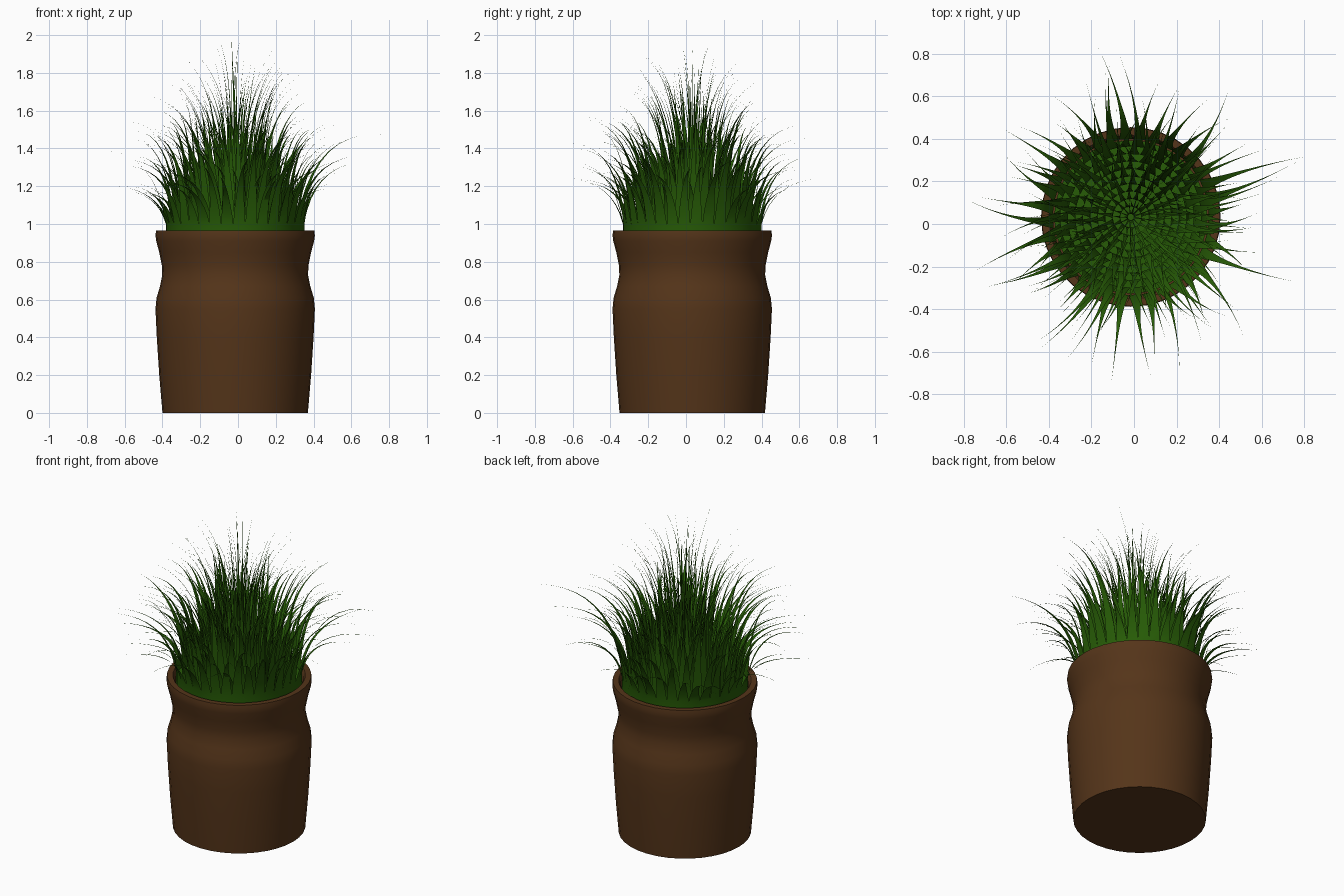
import bpy, bmesh, math, random
from mathutils import Vector

if "Cube" in bpy.data.objects:
    bpy.data.objects.remove(bpy.data.objects["Cube"])

random.seed(5)
CX, CY = -0.015, 0.033   # axis of pot and grass


def material(name, rgb):
    m = bpy.data.materials.new(name)
    m.diffuse_color = (*rgb, 1)
    m.use_nodes = True
    m.node_tree.nodes["Principled BSDF"].inputs["Base Color"].default_value = m.diffuse_color
    return m


def make_object(name, bm, mat, angle):
    me = bpy.data.meshes.new(name)
    bm.to_mesh(me)
    bm.free()
    me.materials.append(mat)
    ob = bpy.data.objects.new(name, me)
    bpy.context.collection.objects.link(ob)
    bpy.ops.object.select_all(action='DESELECT')
    ob.select_set(True)
    bpy.context.view_layer.objects.active = ob
    bpy.ops.object.shade_smooth_by_angle(angle=math.radians(angle))
    return ob


def lathe(name, profile, sides, mat):
    bm = bmesh.new()
    rings = []
    for r, z in profile:
        if r == 0:
            rings.append([bm.verts.new((CX, CY, z))] * sides)
        else:
            rings.append([bm.verts.new((CX + r * math.cos(math.tau * i / sides),
                                        CY + r * math.sin(math.tau * i / sides), z))
                          for i in range(sides)])
    for a, b in zip(rings, rings[1:]):
        for i in range(sides):
            j = (i + 1) % sides
            bm.faces.new(list(dict.fromkeys((a[i], a[j], b[j], b[i]))))
    bmesh.ops.recalc_face_normals(bm, faces=bm.faces)
    return make_object(name, bm, mat, 35)


brown = material("clay", (0.09, 0.035, 0.01))
green = material("grass_green", (0.02, 0.105, 0.002))

# Pot: waisted neck, rounded lip, inner wall down to the soil
lathe("pot", [(0, 0), (0.385, 0), (0.402, 0.2), (0.415, 0.4), (0.422, 0.55),
              (0.416, 0.61), (0.398, 0.67), (0.386, 0.73), (0.388, 0.78),
              (0.402, 0.85), (0.418, 0.91), (0.422, 0.94), (0.419, 0.965),
              (0.385, 0.965), (0.372, 0.945), (0.37, 0.88), (0, 0.88)], 36, brown)

# Turf bed under the blades
lathe("turf_bed", [(0, 0.89), (0.36, 0.89), (0.36, 0.955), (0, 0.965)], 36, green)


def point(r, ang, z):
    return Vector((max(-0.88, min(0.88, CX + r * math.cos(ang))),
                   max(-0.87, min(0.87, CY + r * math.sin(ang))), min(z, 2.0)))


def add_ring(bm, r0, count, f):
    """Band of joined blades; f is 0 at the centre and 1 at the outer edge."""
    step = math.tau / count
    z0, segs = 1.0, 10
    phase = random.random() * step
    low = [bm.verts.new(point(r0, phase + (i - 0.5) * step, 0.93)) for i in range(count)]
    top = [bm.verts.new(point(r0, phase + (i - 0.5) * step, z0)) for i in range(count)]
    for i in range(count):
        j = (i + 1) % count
        bm.faces.new((low[i], low[j], top[j], top[i]))
        ang = phase + i * step
        # tip position and control point of the bending blade
        reach = random.uniform(0.04, 0.34) + f ** 4 * random.uniform(0.1, 0.2)
        tip_r = r0 + reach
        tip_z = 1.89 - 0.55 * f + random.uniform(-0.18, 0.13)
        mid_r = r0 + 0.16 * reach * f ** 4
        mid_z = z0 + (tip_z - z0) * (0.8 + 0.35 * f * f)
        drift = random.uniform(-0.2, 0.2)
        half = r0 * math.tan(step / 2)
        prev = (top[i], top[j])
        for s in range(1, segs + 1):
            t = s / segs
            r = (1 - t) ** 2 * r0 + 2 * t * (1 - t) * mid_r + t * t * tip_r
            z = (1 - t) ** 2 * z0 + 2 * t * (1 - t) * mid_z + t * t * tip_z
            a = ang + drift * t * t
            c = point(r, a, z)
            if s == segs:
                bm.faces.new((prev[0], prev[1], bm.verts.new(c)))
                break
            w = half * (1 - t) ** (2.8 - 0.6 * f) + 0.0025 * (1 - t)
            side = Vector((-math.sin(a), math.cos(a), 0)) * w
            cur = (bm.verts.new(c - side), bm.verts.new(c + side))
            bm.faces.new((prev[0], prev[1], cur[1], cur[0]))
            prev = cur


# Grass: concentric rings of blades, tall and upright inside, arching outside
bm = bmesh.new()
RINGS = 11
for k in range(RINGS):
    f = (k + 0.4) / (RINGS - 0.6)
    add_ring(bm, 0.367 * f, round(12 + 24 * f), f)
# Tallest central blade reaches the full height
w = 0.012
base = [bm.verts.new((CX + dx, CY, z)) for dx, z in
        ((-w, 1.0), (w, 1.0), (0.006, 1.5), (-0.006, 1.5))]
bm.faces.new(base)
bm.faces.new((base[3], base[2], bm.verts.new((CX - 0.02, CY, 2.0))))
make_object("grass_blades", bm, green, 40)
